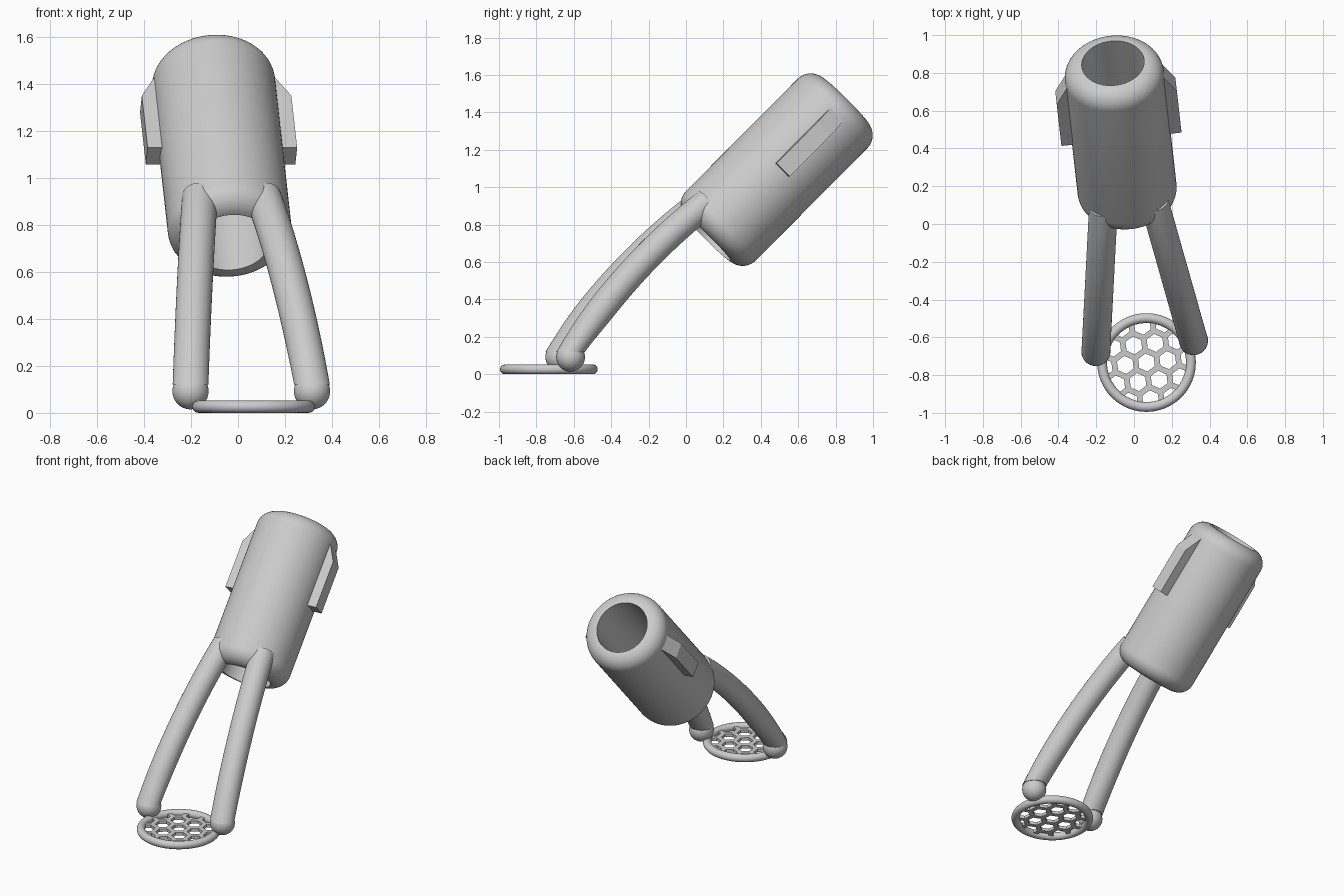
import bpy, bmesh, math
from mathutils import Matrix, Vector
from mathutils.geometry import interpolate_bezier

if "Cube" in bpy.data.objects:
    bpy.data.objects.remove(bpy.data.objects["Cube"])

grey = bpy.data.materials.new("plain_grey")
grey.use_nodes = True
COLOUR = (0.6, 0.6, 0.6, 1)
grey.diffuse_color = COLOUR
grey.node_tree.nodes["Principled BSDF"].inputs["Base Color"].default_value = COLOUR

# The whole model is turned slightly about the vertical
FRAME = Matrix.Translation((-0.016, 0, 0)) @ Matrix.Rotation(math.radians(6.4), 4, "Z")
# The tube leans back by 45 degrees; its own z runs along its axis
TUBE = FRAME @ Matrix.Translation((0, -0.303, 0.303)) @ Matrix.Rotation(math.radians(-45), 4, "X")


def finish(bm, name, matrix=FRAME, smooth=True):
    bmesh.ops.recalc_face_normals(bm, faces=bm.faces)
    mesh = bpy.data.meshes.new(name)
    bm.to_mesh(mesh)
    bm.free()
    mesh.materials.append(grey)
    obj = bpy.data.objects.new(name, mesh)
    bpy.context.collection.objects.link(obj)
    obj.matrix_world = matrix
    if smooth:
        bpy.ops.object.select_all(action="DESELECT")
        obj.select_set(True)
        bpy.context.view_layer.objects.active = obj
        bpy.ops.object.shade_smooth_by_angle(angle=math.radians(35))
    return obj


def lathe(name, profile, matrix, steps=72):
    """Spin a closed (radius, height) profile about z."""
    bm = bmesh.new()
    vs = [bm.verts.new((r, 0, z)) for r, z in profile]
    es = [bm.edges.new((vs[i - 1], vs[i])) for i in range(len(vs))]
    bmesh.ops.spin(bm, geom=vs + es, axis=(0, 0, 1), cent=(0, 0, 0),
                   angle=math.tau, steps=steps, use_merge=True)
    bmesh.ops.remove_doubles(bm, verts=bm.verts, dist=1e-5)
    return finish(bm, name, matrix)


def arc(r, z, radius, start, end, n=10):
    angles = [math.radians(start + (end - start) * i / n) for i in range(n + 1)]
    return [(r + radius * math.cos(a), z + radius * math.sin(a)) for a in angles]


# Open tube with rounded rims
ROUND, BOTTOM, TOP, RADIUS = 0.097, 0.597, 1.64, 0.263
lathe("tube_body",
      arc(RADIUS - ROUND, BOTTOM + ROUND, ROUND, -90, 0)
      + arc(RADIUS - ROUND, TOP - ROUND, ROUND, 0, 90), TUBE)

# Side fins with a sloped upper end
for side, label in ((1, "left"), (-1, "right")):
    bm = bmesh.new()
    outline = [(0.2, 1.117), (0.32, 1.117), (0.32, 1.43), (0.255, 1.545), (0.2, 1.545)]
    face = bm.faces.new([bm.verts.new((side * x, -0.05, z)) for x, z in outline])
    out = bmesh.ops.extrude_face_region(bm, geom=[face])
    bmesh.ops.translate(bm, vec=(0, 0.1, 0),
                        verts=[v for v in out["geom"] if isinstance(v, bmesh.types.BMVert)])
    finish(bm, label + "_fin", TUBE, smooth=False)


# Curved legs with round feet
def leg_x(y):
    return 0.26 - (y + 0.65) / 0.75 * 0.124


def make_leg(side, label, radius=0.076, sides=40, count=32):
    ctrl = [(-0.65, 0.12), (-0.446, 0.423), (-0.191, 0.698), (0.10, 0.918)]
    path = interpolate_bezier(*[Vector((side * leg_x(y), y, z)) for y, z in ctrl], count)
    bm = bmesh.new()
    rings = []
    for i, p in enumerate(path):
        tangent = (path[min(i + 1, count - 1)] - path[max(i - 1, 0)]).normalized()
        # the cut is level at the foot and square to the path higher up
        normal = Vector((0, 0, 1)).lerp(tangent, min(1, i / (count * 0.3))).normalized()
        u = normal.cross(Vector((0, 1, 0))).normalized()
        v = normal.cross(u)
        rings.append([bm.verts.new(p + radius * (math.cos(a) * u + math.sin(a) * v))
                      for a in (math.tau * k / sides for k in range(sides))])
    for a, b in zip(rings, rings[1:]):
        for k in range(sides):
            bm.faces.new((a[k - 1], a[k], b[k], b[k - 1]))
    bm.faces.new(rings[0])
    bm.faces.new(rings[-1])
    finish(bm, label + "_leg")

    bm = bmesh.new()
    bmesh.ops.create_uvsphere(bm, u_segments=40, v_segments=24, radius=0.077)
    bmesh.ops.translate(bm, verts=bm.verts, vec=(side * 0.26, -0.65, 0.092))
    finish(bm, label + "_foot")


make_leg(1, "left")
make_leg(-1, "right")

# Ring on the ground
DISC = FRAME @ Matrix.Translation((0, -0.738, 0.0265))
lathe("ground_ring", arc(0.235, 0, 0.026, 0, 345, 23), DISC)

# Honeycomb mesh filling the ring
PITCH, HOLE = 0.113, 0.048
bm = bmesh.new()
for row in range(-4, 5):
    for col in range(-4, 5):
        centre = Vector(((col + (row % 2) / 2) * PITCH, row * PITCH * math.sqrt(3) / 2, 0))
        if centre.length > 0.33:
            continue
        dirs = [Vector((math.sin(a), math.cos(a), 0))
                for a in (math.tau * k / 6 for k in range(6))]
        outer = [bm.verts.new(centre + d * PITCH / math.sqrt(3)) for d in dirs]
        inner = [bm.verts.new(centre + d * HOLE) for d in dirs]
        for k in range(6):
            bm.faces.new((outer[k - 1], outer[k], inner[k], inner[k - 1]))
bmesh.ops.remove_doubles(bm, verts=bm.verts, dist=1e-4)
for k in range(24):
    d = Vector((math.cos(math.tau * k / 24), math.sin(math.tau * k / 24), 0))
    bmesh.ops.bisect_plane(bm, geom=bm.verts[:] + bm.edges[:] + bm.faces[:],
                           plane_co=d * 0.23, plane_no=d, clear_outer=True)
grid = finish(bm, "honeycomb_mesh", DISC, smooth=False)
solid = grid.modifiers.new("thickness", "SOLIDIFY")
solid.thickness = 0.02
solid.offset = 0
